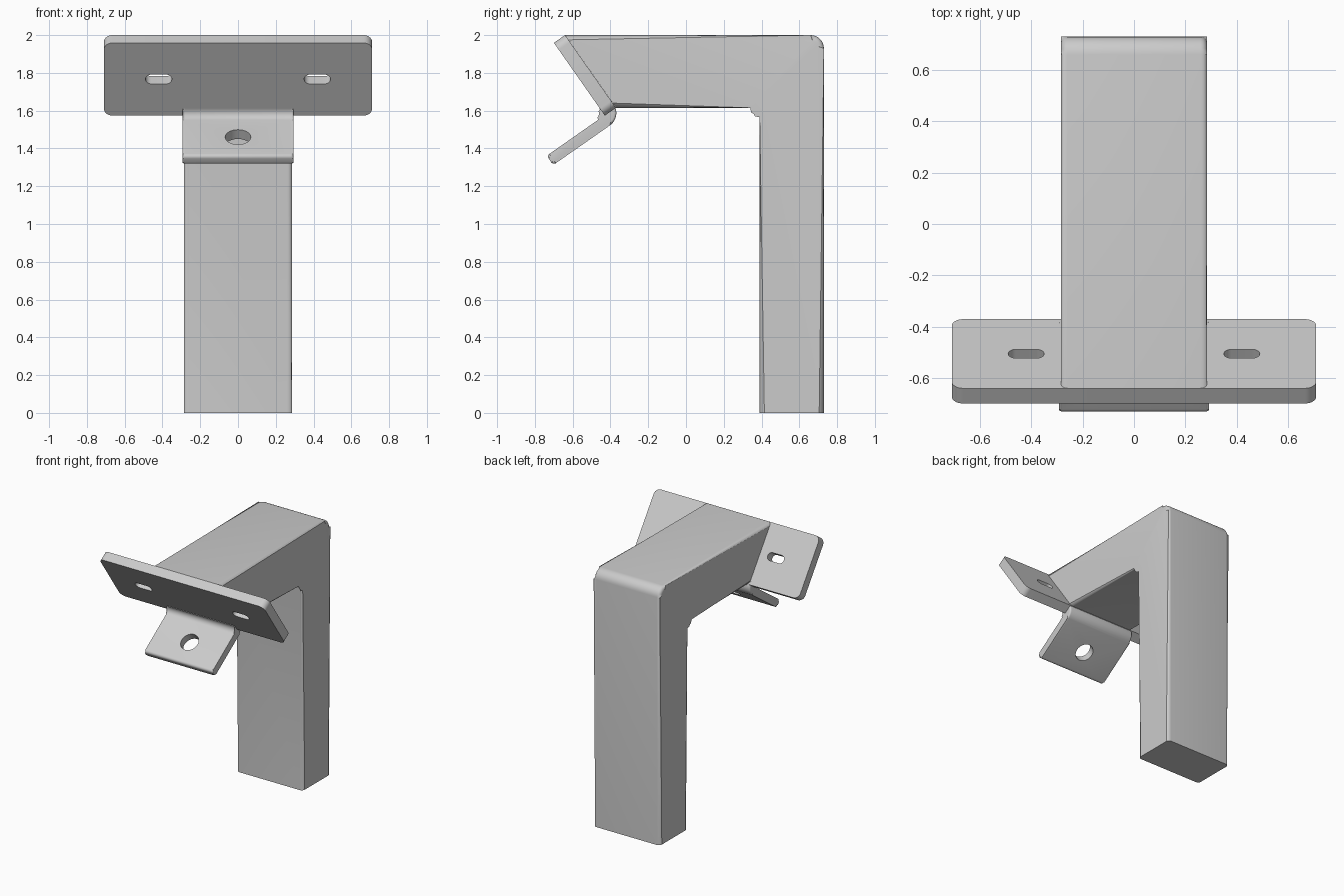
import bpy, bmesh, math
from mathutils import Vector, Matrix

if "Cube" in bpy.data.objects:
    bpy.data.objects.remove(bpy.data.objects["Cube"], do_unlink=True)

grey = bpy.data.materials.new("light_grey")
grey.use_nodes = True
grey.diffuse_color = (0.6, 0.6, 0.6, 1)
grey.node_tree.nodes["Principled BSDF"].inputs["Base Color"].default_value = (0.6, 0.6, 0.6, 1)

# Shared directions: the plate leans, the tab is square to it
TILT = math.radians(35)
X = Vector((1, 0, 0))
Y = Vector((0, 1, 0))
Z = Vector((0, 0, 1))
UP = Vector((0, -math.sin(TILT), math.cos(TILT)))    # up along the plate
OUT = Vector((0, -math.cos(TILT), -math.sin(TILT)))  # out of the plate front


def frame(u, v, w, origin=(0, 0, 0)):
    """Place a flat outline (u, v) that is extruded along w."""
    m = Matrix((u, v, w)).transposed().to_4x4()
    m.translation = Vector(origin)
    return m


def fillet(corners, steps=8):
    """Round the corners of an outline given as (u, v, radius)."""
    out = []
    for i, (u, v, r) in enumerate(corners):
        p = Vector((u, v))
        if r == 0:
            out.append(p)
            continue
        a = (Vector(corners[i - 1][:2]) - p).normalized()
        b = (Vector(corners[(i + 1) % len(corners)][:2]) - p).normalized()
        half = a.angle(b) / 2
        centre = p + (a + b).normalized() * r / math.sin(half)
        start = p + a * r / math.tan(half) - centre
        end = p + b * r / math.tan(half) - centre
        sweep = start.angle_signed(end)  # clockwise positive
        for k in range(steps + 1):
            out.append(centre + Matrix.Rotation(-sweep * k / steps, 2) @ start)
    return out


def rounded_rect(w, h, r):
    return fillet([(-w, -h, r), (w, -h, r), (w, h, r), (-w, h, r)])


def prism(name, outline, half, matrix, round_rim=0, rim_rule=lambda p: True):
    """Extrude an outline both ways and soften the chosen rim edges."""
    bm = bmesh.new()
    low = [bm.verts.new((p.x, p.y, -half)) for p in outline]
    high = [bm.verts.new((p.x, p.y, half)) for p in outline]
    bm.faces.new(low[::-1])
    bm.faces.new(high)
    n = len(outline)
    for i in range(n):
        j = (i + 1) % n
        bm.faces.new((low[i], low[j], high[j], high[i]))
    if round_rim:
        rim = [e for e in bm.edges
               if e.verts[0].co.z * e.verts[1].co.z > 0
               and rim_rule((e.verts[0].co + e.verts[1].co) / 2)]
        bmesh.ops.bevel(bm, geom=rim, offset=round_rim, segments=4,
                        profile=0.5, affect='EDGES')
    bmesh.ops.transform(bm, matrix=matrix, verts=bm.verts)
    bmesh.ops.recalc_face_normals(bm, faces=bm.faces)
    mesh = bpy.data.meshes.new(name)
    bm.to_mesh(mesh)
    bm.free()
    obj = bpy.data.objects.new(name, mesh)
    bpy.context.collection.objects.link(obj)
    mesh.materials.append(grey)
    return obj


def activate(obj):
    bpy.ops.object.select_all(action='DESELECT')
    obj.select_set(True)
    bpy.context.view_layer.objects.active = obj


def cut(obj, cutter):
    cutter.hide_render = True
    mod = obj.modifiers.new("hole", 'BOOLEAN')
    mod.operation = 'DIFFERENCE'
    mod.solver = 'EXACT'
    mod.object = cutter
    activate(obj)
    bpy.ops.object.modifier_apply(modifier=mod.name)
    bpy.data.objects.remove(cutter, do_unlink=True)


# Post and arm in one bent solid, ends left sharp
arm_outline = fillet([(0.39, 0, 0), (0.73, 0, 0), (0.73, 2, 0.07),
                      (-0.64, 2, 0), (-0.37, 1.615, 0), (0.39, 1.615, 0.05)])
arm = prism("post_and_arm", arm_outline, 0.285, frame(Y, Z, X), 0.025,
            lambda p: p.y > 0.01 and not (p.x < -0.4 and 1.65 < p.y < 1.95))

# Leaning mounting plate with two slots
plate_centre = Vector((0, -0.535, 1.787))
plate_frame = frame(X, UP, OUT, plate_centre)
plate = prism("mounting_plate", rounded_rect(0.71, 0.235, 0.045), 0.036, plate_frame)
for side in (-1, 1):
    slot = prism("slot_cutter", rounded_rect(0.07, 0.03, 0.0299), 0.1,
                 frame(X, UP, OUT, plate_centre + X * side * 0.42))
    cut(plate, slot)

# Bent tab that folds forward from the plate's lower edge
bend = Vector((0, -0.337, 1.568))
tip = Vector((0, -0.703, 1.312))
inner = bend + UP * 0.06 + OUT * 0.075
tab_corners = [(bend + UP * 0.1, 0), (inner + UP * 0.045, 0), (inner, 0.04),
               (tip + UP * 0.06, 0.018), (tip, 0.018), (bend, 0.08)]
tab = prism("bent_tab", fillet([(p.y, p.z, r) for p, r in tab_corners]),
            0.293, frame(Y, Z, X), 0.012)
hole = prism("hole_cutter", rounded_rect(0.068, 0.068, 0.0679), 0.1,
             frame(X, -OUT, UP, (0, -0.585, 1.445)))
cut(tab, hole)

for part in (arm, plate, tab):
    activate(part)
    bpy.ops.object.shade_smooth_by_angle(angle=math.radians(30))
